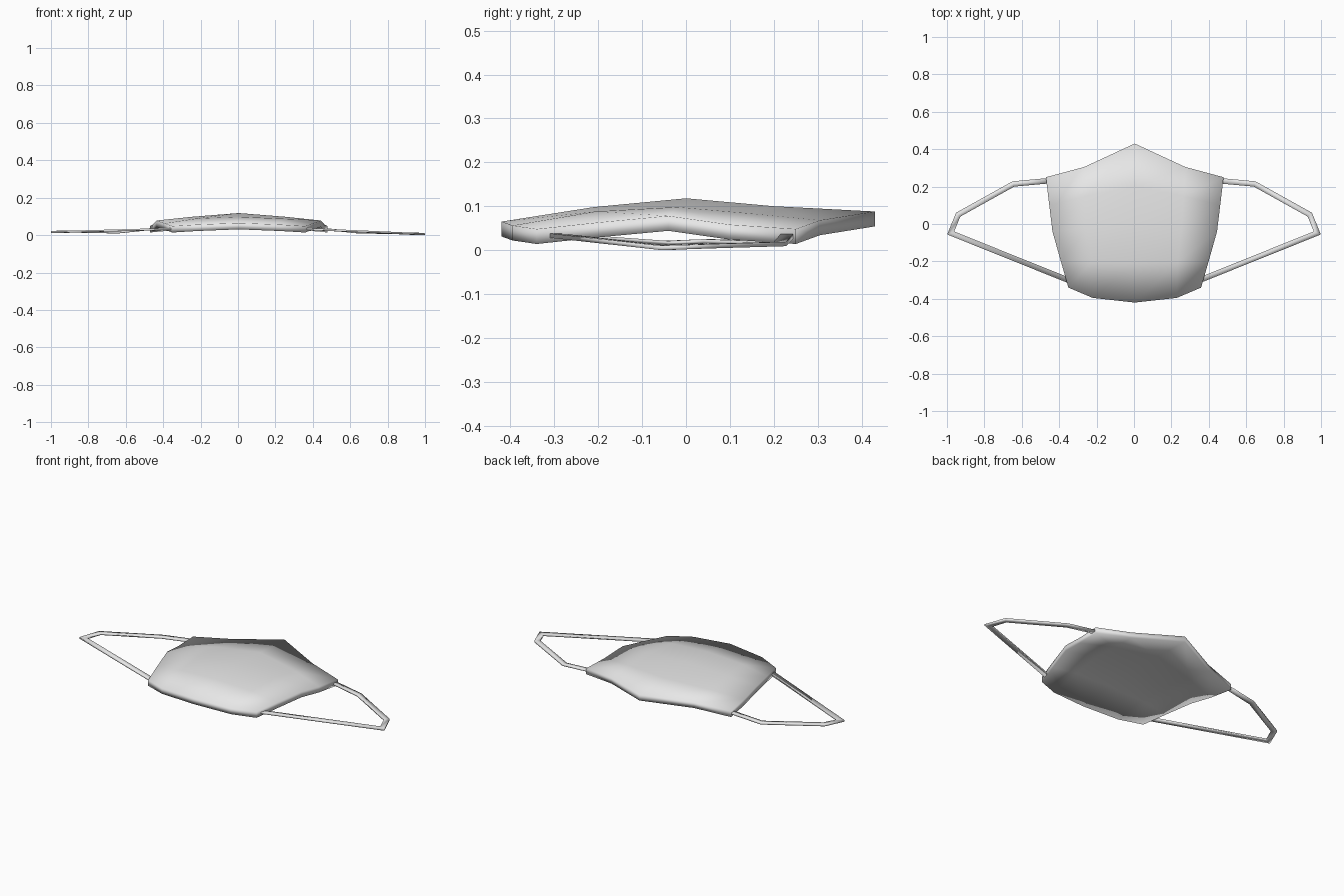
import bpy, bmesh
from mathutils import Vector

cube = bpy.data.objects.get("Cube")
if cube:
    bpy.data.objects.remove(cube)

GREY = (0.8, 0.8, 0.8, 1)
cloth = bpy.data.materials.new("light grey cloth")
cloth.use_nodes = True
cloth.diffuse_color = GREY
cloth.node_tree.nodes["Principled BSDF"].inputs["Base Color"].default_value = GREY


def finish(name, bm):
    """Turn a bmesh into a fully smooth cloth object."""
    bmesh.ops.recalc_face_normals(bm, faces=bm.faces)
    mesh = bpy.data.meshes.new(name)
    bm.to_mesh(mesh)
    bm.free()
    mesh.materials.append(cloth)
    mesh.shade_smooth()
    obj = bpy.data.objects.new(name, mesh)
    bpy.context.collection.objects.link(obj)
    return obj


# Mask body: rows run from chin to nose, each from the middle out to the side
rows = [
    [(0, -.42, .067), (.225, -.395, .058), (.355, -.34, .05)],
    [(0, -.21, .10), (.23, -.205, .09), (.395, -.20, .065)],
    [(0, 0, .12), (.25, -.02, .10), (.44, -.04, .08)],
    [(0, .2, .102), (.26, .15, .085), (.457, .10, .06)],
    [(0, .43, .09), (.27, .305, .07), (.475, .25, .05)],
]
THICKNESS = .034
CENTRE_X = .004
bm = bmesh.new()
grid = []
for row in rows:
    full = [(-x, y, z) for x, y, z in row[:0:-1]] + row
    grid.append([bm.verts.new((x + CENTRE_X, y, z)) for x, y, z in full])
for low, high in zip(grid, grid[1:]):
    for i in range(len(low) - 1):
        bm.faces.new((low[i], low[i + 1], high[i + 1], high[i]))
shell = bmesh.ops.extrude_face_region(bm, geom=bm.faces[:], use_keep_orig=True)
lower = [g for g in shell["geom"] if isinstance(g, bmesh.types.BMVert)]
bmesh.ops.translate(bm, verts=lower, vec=(0, 0, -THICKNESS))
finish("mask_body", bm)


# Ear loops: a flat band swept along a bent path with mitred corners
def ear_loop(name, side, tip_z, width=.029, thickness=.01):
    path = [Vector((side * x, y, z)) for x, y, z in (
        (.45, .232, .036), (.645, .214, .016),
        (.94, .05, tip_z + .004), (.98, -.048, tip_z), (.34, -.305, .036))]
    bm = bmesh.new()
    rings = []
    for i, p in enumerate(path):
        before = (p - path[i - 1]) if i else path[1] - p
        after = (path[i + 1] - p) if i + 1 < len(path) else before
        a, b = before.xy.normalized(), after.xy.normalized()
        tangent = (a + b).normalized()
        mitre = min(1 / max(tangent.dot(a), .1), 1.6)
        across = Vector((-tangent.y, tangent.x, 0)) * width / 2 * mitre
        up = Vector((0, 0, thickness / 2))
        rings.append([bm.verts.new(p + c) for c in
                      (across + up, up - across, -across - up, across - up)])
    for r, s in zip(rings, rings[1:]):
        for k in range(4):
            n = (k + 1) % 4
            bm.faces.new((r[k], r[n], s[n], s[k]))
    bm.faces.new(rings[0])
    bm.faces.new(rings[-1])
    finish(name, bm)


ear_loop("left_ear_loop", 1, .007)
ear_loop("right_ear_loop", -1, .018)

# Rest the lowest point on the ground
objs = [bpy.data.objects[n] for n in ("mask_body", "left_ear_loop", "right_ear_loop")]
low = min(v.co.z for o in objs for v in o.data.vertices)
for o in objs:
    for v in o.data.vertices:
        v.co.z -= low
